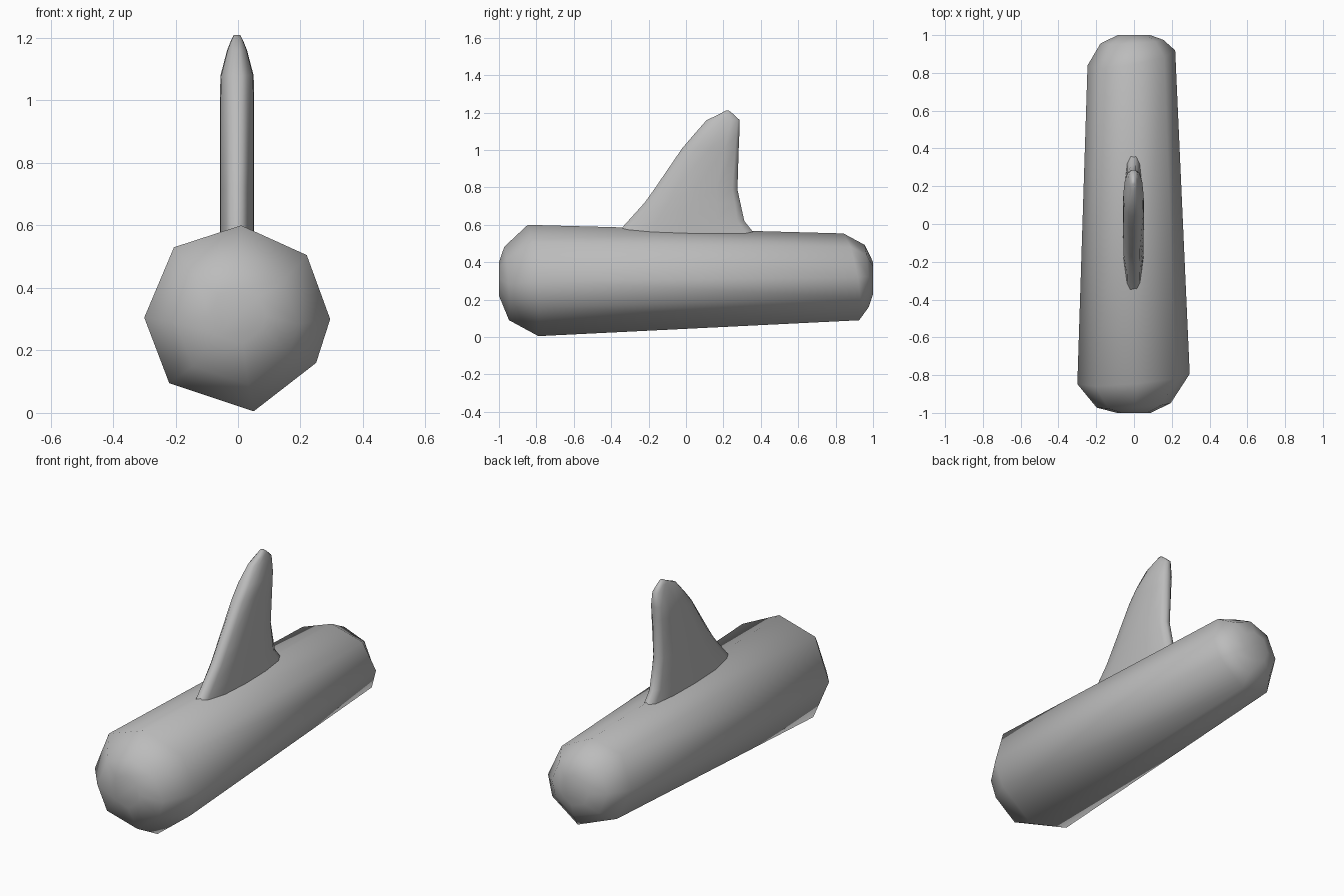
import bpy
import bmesh

cube = bpy.data.objects.get("Cube")
if cube:
    bpy.data.objects.remove(cube, do_unlink=True)

grey = bpy.data.materials.new("plain grey")
grey.use_nodes = True
colour = (0.5, 0.5, 0.5, 1)
grey.diffuse_color = colour
grey.node_tree.nodes["Principled BSDF"].inputs["Base Color"].default_value = colour


def loft(name, rings):
    """Skin a list of equal-length point rings and close both ends."""
    bm = bmesh.new()
    loops = [[bm.verts.new(p) for p in ring] for ring in rings]
    n = len(loops[0])
    for a, b in zip(loops, loops[1:]):
        for i in range(n):
            j = (i + 1) % n
            bm.faces.new((a[i], a[j], b[j], b[i]))
    bm.faces.new(loops[0])
    bm.faces.new(loops[-1])
    bmesh.ops.recalc_face_normals(bm, faces=bm.faces)
    for face in bm.faces:
        face.smooth = True
    mesh = bpy.data.meshes.new(name)
    bm.to_mesh(mesh)
    bm.free()
    mesh.materials.append(grey)
    obj = bpy.data.objects.new(name, mesh)
    bpy.context.collection.objects.link(obj)
    return obj


# Tapered body: one uneven octagon, scaled and slightly tilted along y
octagon = [(0.01, 0.3), (0.22, 0.205), (0.295, 0), (0.25, -0.14),
           (0.05, -0.295), (-0.22, -0.205), (-0.3, 0.005), (-0.205, 0.23)]
# y, centre x, centre z, scale, tilt
stations = [(-1, 0, 0.31, 0.3, 0),
            (-0.96, 0, 0.285, 0.66, 0.06),
            (-0.82, 0, 0.3, 1, 0.09),
            (0.88, -0.012, 0.32, 0.78, 0.17),
            (0.965, -0.01, 0.325, 0.56, 0.06),
            (1, 0, 0.315, 0.29, 0)]
loft("body", [[(cx + x * s, y + tilt * s * (x - z), cz + z * s) for x, z in octagon]
              for y, cx, cz, s, tilt in stations])

# Swept fin: lens-shaped sections stacked upwards
lens = [(0, 0.3), (0.06, 0.62), (0.25, 0.95), (0.5, 1),
        (0.75, 0.88), (0.94, 0.6), (1, 0.25)]
outline = lens + [(t, -w) for t, w in reversed(lens)]
# z, leading y, trailing y, half thickness
levels = [(0.5, -0.43, 0.4, 0.055), (0.56, -0.365, 0.36, 0.055),
          (0.62, -0.31, 0.312, 0.055), (0.72, -0.22, 0.29, 0.055),
          (0.79, -0.17, 0.275, 0.055), (1.01, -0.02, 0.282, 0.055),
          (1.08, 0.04, 0.285, 0.053), (1.16, 0.11, 0.287, 0.032),
          (1.19, 0.175, 0.255, 0.02), (1.21, 0.21, 0.23, 0.01)]
loft("fin", [[(w * half - 0.003, lead + t * (trail - lead), z) for t, w in outline]
             for z, lead, trail, half in levels])
